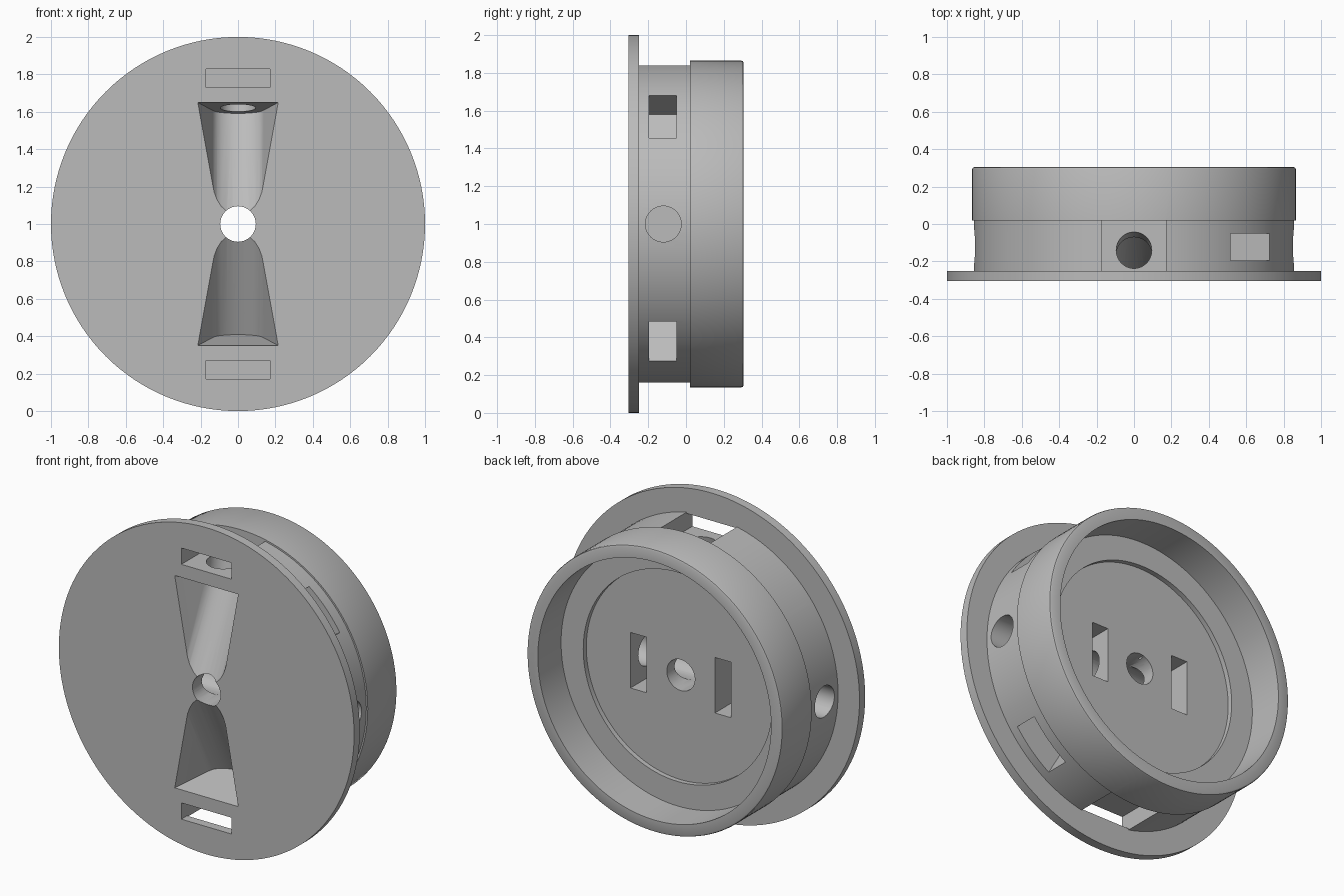
import bpy, bmesh, math
from mathutils import Matrix, Vector

cube = bpy.data.objects.get("Cube")
if cube:
    bpy.data.objects.remove(cube)

CENTRE = Vector((0, 0, 1))
FACE = -0.305      # front face of the flange
BORE = 0.095       # radius of the cable bores

grey = bpy.data.materials.new("plain grey")
grey.use_nodes = True
grey.diffuse_color = (0.5, 0.5, 0.5, 1)
grey.node_tree.nodes["Principled BSDF"].inputs["Base Color"].default_value = (0.5, 0.5, 0.5, 1)


def make_object(name, bm):
    bmesh.ops.recalc_face_normals(bm, faces=bm.faces)
    mesh = bpy.data.meshes.new(name)
    bm.to_mesh(mesh)
    bm.free()
    mesh.materials.append(grey)
    obj = bpy.data.objects.new(name, mesh)
    bpy.context.collection.objects.link(obj)
    obj.location = CENTRE
    return obj


def turned(name, profile, steps=128):
    """Spin a (radius, y) profile about the y axis."""
    bm = bmesh.new()
    verts = [bm.verts.new((r, y, 0)) for r, y in profile]
    edges = [bm.edges.new(pair) for pair in zip(verts, verts[1:])]
    bmesh.ops.spin(bm, geom=verts + edges, cent=(0, 0, 0), axis=(0, 1, 0),
                   angle=math.tau, steps=steps, use_duplicate=False)
    bmesh.ops.remove_doubles(bm, verts=bm.verts, dist=0.0001)
    return make_object(name, bm)


cutters = []


def cut_box(name, low, high, matrix=Matrix()):
    low, high = Vector(low), Vector(high)
    bm = bmesh.new()
    bmesh.ops.create_cube(bm, size=1)
    bmesh.ops.scale(bm, vec=high - low, verts=bm.verts)
    bmesh.ops.translate(bm, vec=(low + high) / 2, verts=bm.verts)
    bm.transform(matrix)
    cutters.append(make_object(name, bm))


def cut_cylinder(name, start, end, radius):
    start, end = Vector(start), Vector(end)
    axis = end - start
    bm = bmesh.new()
    bmesh.ops.create_cone(bm, cap_ends=True, segments=48, radius1=radius,
                          radius2=radius, depth=axis.length)
    bm.transform(Matrix.Translation((start + end) / 2)
                 @ axis.to_track_quat('Z', 'Y').to_matrix().to_4x4())
    cutters.append(make_object(name, bm))


def cut_groove(name, side):
    """Rounded trough that rises to the front face near the centre."""
    half = [(0.225, 0.32), (0.215, 0.28), (0.137, 0.08), (0.128, 0.058),
            (0.112, 0.038), (0.09, 0.022), (0.06, 0.009), (0.03, 0.002)]
    section = half + [(0, 0)] + [(-x, h) for x, h in reversed(half)]
    slide = Vector((0, -0.34, -0.66))
    bm = bmesh.new()
    rings = []
    for move in (Vector(), slide):
        ring = []
        for x, h in section:
            depth = 0.28 - h
            p = Vector((x, FACE + depth, 0.65 - 0.21 * depth)) + move
            ring.append(bm.verts.new((p.x, p.y, p.z * side)))
        bm.faces.new(ring)
        rings.append(ring)
    for i in range(len(section)):
        j = (i + 1) % len(section)
        bm.faces.new((rings[0][i], rings[0][j], rings[1][j], rings[1][i]))
    cutters.append(make_object(name, bm))


# Flanged cup with a stepped recess at the back
housing = turned("flanged_housing", [
    (0, FACE), (1, FACE), (1, -0.25), (0.855, -0.25), (0.855, 0.02),
    (0.865, 0.02), (0.865, 0.293), (0.862, 0.301), (0.853, 0.305),
    (0.79, 0.305), (0.79, 0.08), (0.64, 0.08), (0.64, 0.05), (0, 0.05)])

# Centre bore with counterbore, and cross bore from side to side
cut_cylinder("centre_bore", (0, -0.5, 0), (0, 0.5, 0), BORE)
cut_cylinder("counterbore", (0, 0.01, 0), (0, 0.2, 0), 0.204)
cut_cylinder("cross_bore", (-1.2, -0.12, 0), (1.2, -0.12, 0), BORE)

for side in (-1, 1):
    # Front groove, the tilted bore at its end, and the pocket behind it
    cut_groove("groove", side)
    cut_cylinder("tilted_bore", (0, -0.172, 0.58 * side), (0, -0.121, 0.82 * side), BORE)
    z_low, z_rim, z_out = 0.73, 0.83, 1.1
    cut_box("rim_pocket", (-0.17, -0.25, min(z_low * side, z_out * side)),
            (0.17, 0.02, max(z_low * side, z_out * side)))
    cut_box("flange_slot", (-0.17, -0.4, min(z_low * side, z_rim * side)),
            (0.17, -0.1, max(z_low * side, z_rim * side)))
    # Back slot crossing the side bore
    x = 0.286 * side
    cut_box("back_slot", (x - 0.055, -0.25, -0.17), (x + 0.055, 0.2, 0.17))

# Four screw holes, each opening into a slanted side pocket
for i in range(4):
    turn = Matrix.Rotation(i * math.pi / 2, 4, 'Y')
    hole = turn @ Vector((0.495, 0, 0.495))
    cut_cylinder("screw_hole", hole + Vector((0, -0.5, 0)), hole + Vector((0, -0.12, 0)), 0.083)
    place = turn @ Matrix.Translation((0.495, 0, 0.495)) @ Matrix.Rotation(-math.pi / 6, 4, 'Y')
    cut_box("side_pocket", (-0.092, -0.195, -0.15), (0.45, -0.05, 0.15), place)

# Cut everything, then drop the cutters
for cutter in cutters:
    mod = housing.modifiers.new(cutter.name, 'BOOLEAN')
    mod.operation = 'DIFFERENCE'
    mod.solver = 'EXACT'
    mod.object = cutter
    cutter.hide_render = True
bpy.context.view_layer.update()
graph = bpy.context.evaluated_depsgraph_get()
result = bpy.data.meshes.new_from_object(housing.evaluated_get(graph))
housing.modifiers.clear()
housing.data = result
for cutter in cutters:
    bpy.data.objects.remove(cutter)

bpy.ops.object.select_all(action='DESELECT')
housing.select_set(True)
bpy.context.view_layer.objects.active = housing
bpy.ops.object.shade_smooth_by_angle(angle=math.radians(30))
